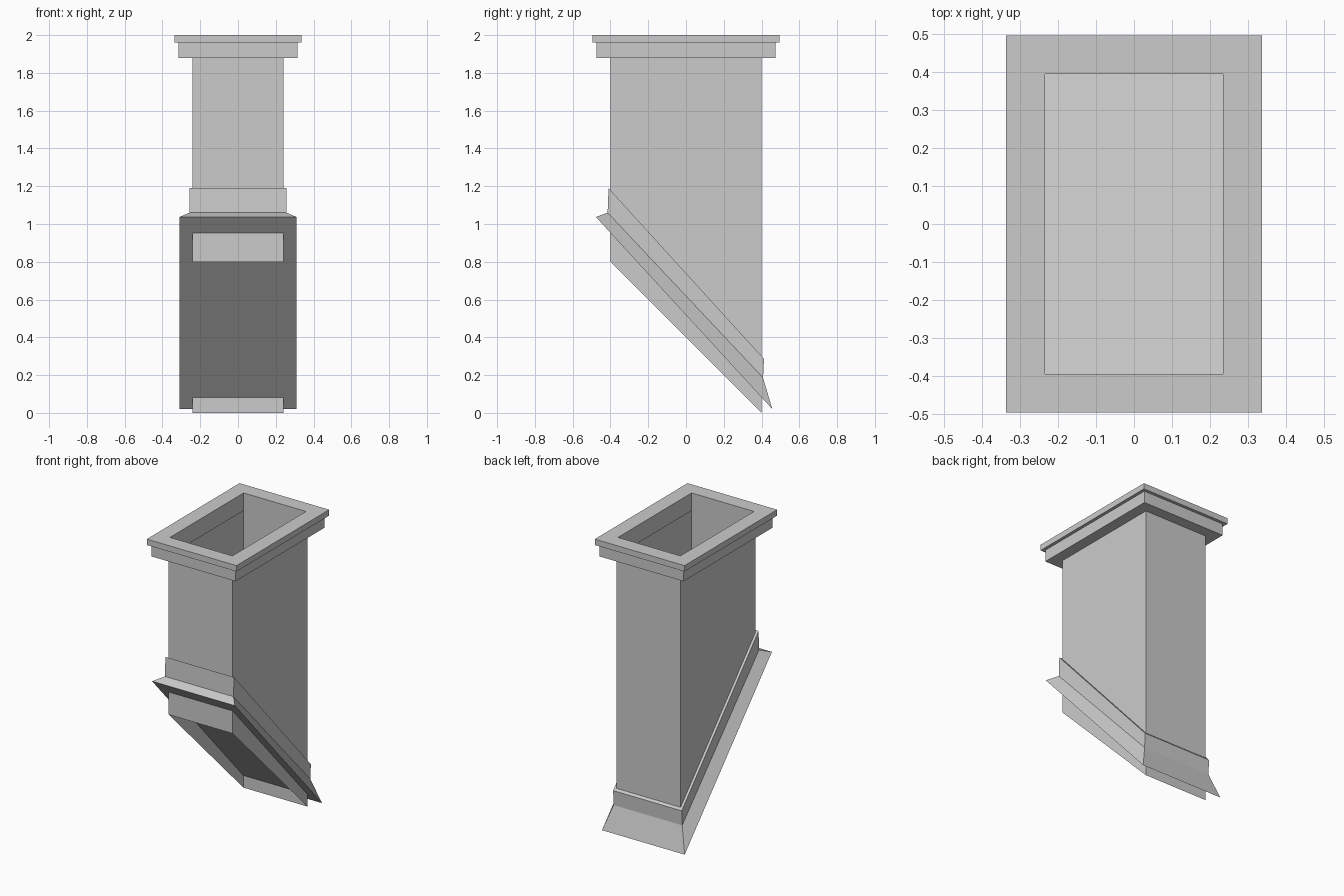
import bpy, bmesh

if "Cube" in bpy.data.objects:
    bpy.data.objects.remove(bpy.data.objects["Cube"])


def loft(name, rings, cap=False, closed=False):
    """Skin rectangular rings given as (half width, front y, front z, back y, back z)."""
    bm = bmesh.new()
    loops = []
    for hx, yf, zf, yb, zb in rings:
        corners = [(-hx, yf, zf), (hx, yf, zf), (hx, yb, zb), (-hx, yb, zb)]
        loops.append([bm.verts.new(c) for c in corners])
    pairs = list(zip(loops, loops[1:]))
    if closed:
        pairs.append((loops[-1], loops[0]))
    for a, b in pairs:
        for i in range(4):
            j = (i + 1) % 4
            bm.faces.new((a[i], a[j], b[j], b[i]))
    if cap:
        bm.faces.new(loops[0][::-1])
        bm.faces.new(loops[-1])
    if cap or closed:
        bmesh.ops.recalc_face_normals(bm, faces=bm.faces[:])
    mesh = bpy.data.meshes.new(name)
    bm.to_mesh(mesh)
    bm.free()
    obj = bpy.data.objects.new(name, mesh)
    bpy.context.collection.objects.link(obj)
    return obj


def level(hx, hy, z):
    return (hx, -hy, z, hy, z)


# Open thin-walled shaft, cut at the roof slope
loft("chimney_shaft", [(0.24, -0.4, 0.8, 0.4, 0.0), level(0.24, 0.4, 1.88)])

# Two-tier crown with an open flue
loft("chimney_crown", [
    level(0.24, 0.4, 1.88), level(0.315, 0.475, 1.88),
    level(0.315, 0.475, 1.96), level(0.336, 0.496, 1.96),
    level(0.336, 0.496, 2.0), level(0.234, 0.394, 2.0),
    level(0.234, 0.394, 1.88)], closed=True)

# Sloping roof flashing: flared skirt below an upright collar
loft("roof_flashing", [
    (0.31, -0.477, 1.037, 0.457, 0.02),
    (0.257, -0.415, 1.06, 0.408, 0.186),
    (0.257, -0.41, 1.19, 0.413, 0.286)], cap=True)
